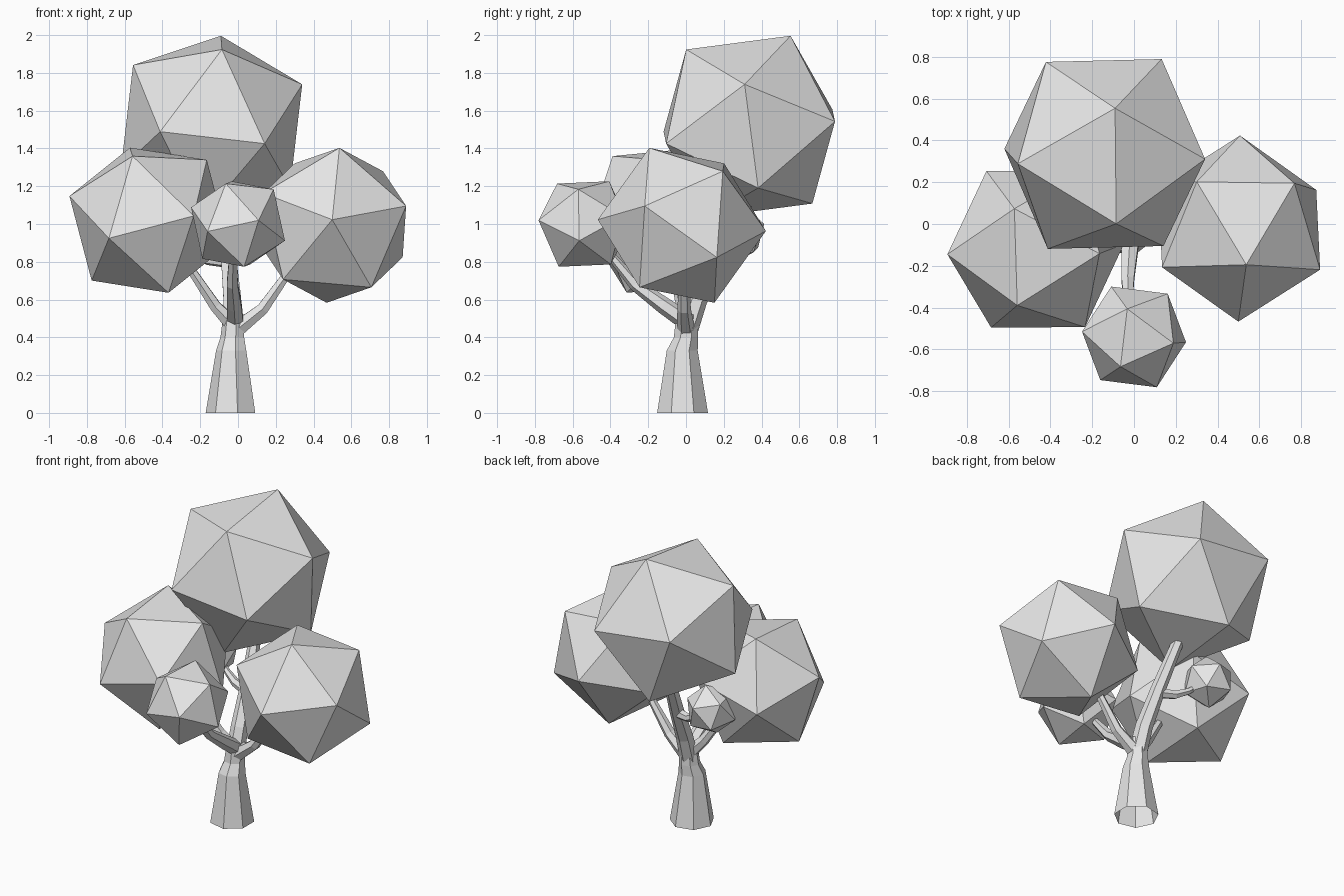
import bpy, bmesh, math
from mathutils import Vector, Matrix

cube = bpy.data.objects.get("Cube")
if cube:
    bpy.data.objects.remove(cube, do_unlink=True)

grey = bpy.data.materials.new("plain_grey")
grey.use_nodes = True
grey.diffuse_color = (0.8, 0.8, 0.8, 1)
grey.node_tree.nodes["Principled BSDF"].inputs["Base Color"].default_value = (0.8, 0.8, 0.8, 1)


def add_object(name, bm):
    mesh = bpy.data.meshes.new(name)
    bm.to_mesh(mesh)
    bm.free()
    mesh.materials.append(grey)
    obj = bpy.data.objects.new(name, mesh)
    bpy.context.collection.objects.link(obj)
    return obj


def frame(a, b):
    """Rotation whose first axis is a and whose second leans towards b."""
    x = a.normalized()
    z = a.cross(b).normalized()
    return Matrix((x, z.cross(x), z)).transposed()


def foliage(name, centre, radius, corner, next_corner):
    """Twenty-sided leaf ball turned so two neighbouring corners point as given."""
    bm = bmesh.new()
    bmesh.ops.create_icosphere(bm, subdivisions=1, radius=radius)
    bm.verts.ensure_lookup_table()
    first = bm.verts[0]
    second = first.link_edges[0].other_vert(first)
    c = Vector(centre)
    turn = frame(Vector(corner) - c, Vector(next_corner) - c) @ frame(first.co, second.co).transposed()
    bm.transform(Matrix.Translation(c) @ turn.to_4x4())
    add_object(name, bm)


def limb(name, path, radii, sides=6, flat_base=False):
    """Faceted tapering tube along a path, closed at its tip."""
    pts = [Vector(p) for p in path]
    bm = bmesh.new()
    rings = []
    for i, (p, r) in enumerate(zip(pts, radii)):
        along = pts[min(i + 1, len(pts) - 1)] - pts[max(i - 1, 0)]
        if flat_base:
            along = Vector((0, 0, 1))
        turn = Vector((0, 0, 1)).rotation_difference(along.normalized())
        ring = []
        for k in range(sides):
            t = math.tau * (k + 0.5) / sides
            ring.append(bm.verts.new(p + turn @ Vector((r * math.cos(t), r * math.sin(t), 0))))
        rings.append(ring)
    for low, high in zip(rings, rings[1:]):
        for k in range(sides):
            n = (k + 1) % sides
            bm.faces.new((low[k], low[n], high[n], high[k]))
    bm.faces.new(rings[-1])
    add_object(name, bm)


# Leaf balls
foliage("crown_foliage", (-0.14, 0.335, 1.516), 0.53, (-0.085, 0, 1.925), (-0.09, 0.55, 2.0))
foliage("right_foliage", (-0.47, -0.12, 1.02), 0.442, (-0.558, -0.388, 1.358), (-0.574, 0.077, 1.411))
foliage("left_foliage", (0.503, -0.022, 0.993), 0.446, (0.537, -0.195, 1.404), (0.891, -0.22, 1.098))
foliage("front_foliage", (0, -0.54, 1.0), 0.265, (-0.065, -0.683, 1.215), (0.11, -0.786, 1.022))
foliage("back_foliage", (-0.37, 0.26, 0.95), 0.165, (-0.34, 0.41, 1.0), (-0.34, 0.3, 1.11))

# Flared trunk, open underneath
limb("trunk", [(-0.033, -0.018, 0), (-0.032, -0.02, 0.33), (-0.027, 0, 0.4), (-0.02, 0.005, 0.52)],
     [0.138, 0.084, 0.066, 0.058], sides=7, flat_base=True)

# Branches
limb("main_branch", [(-0.025, 0.0, 0.42), (-0.03, 0.06, 0.6), (-0.05, 0.17, 0.82), (-0.09, 0.32, 1.12)],
     [0.058, 0.054, 0.046, 0.036])
limb("right_branch", [(-0.03, 0, 0.47), (-0.12, -0.02, 0.565), (-0.25, -0.06, 0.76), (-0.32, -0.09, 0.85)],
     [0.045, 0.034, 0.025, 0.02])
limb("left_branch", [(-0.01, 0, 0.44), (0.13, -0.01, 0.55), (0.25, -0.01, 0.72), (0.31, -0.02, 0.82)],
     [0.048, 0.036, 0.026, 0.022])
limb("front_branch", [(-0.015, 0.01, 0.48), (-0.02, -0.12, 0.57), (-0.03, -0.27, 0.68), (-0.025, -0.42, 0.86)],
     [0.05, 0.045, 0.034, 0.022])
limb("back_branch", [(-0.05, 0.16, 0.8), (-0.16, 0.2, 0.81), (-0.24, 0.23, 0.85), (-0.32, 0.25, 0.92)],
     [0.034, 0.028, 0.021, 0.014])
